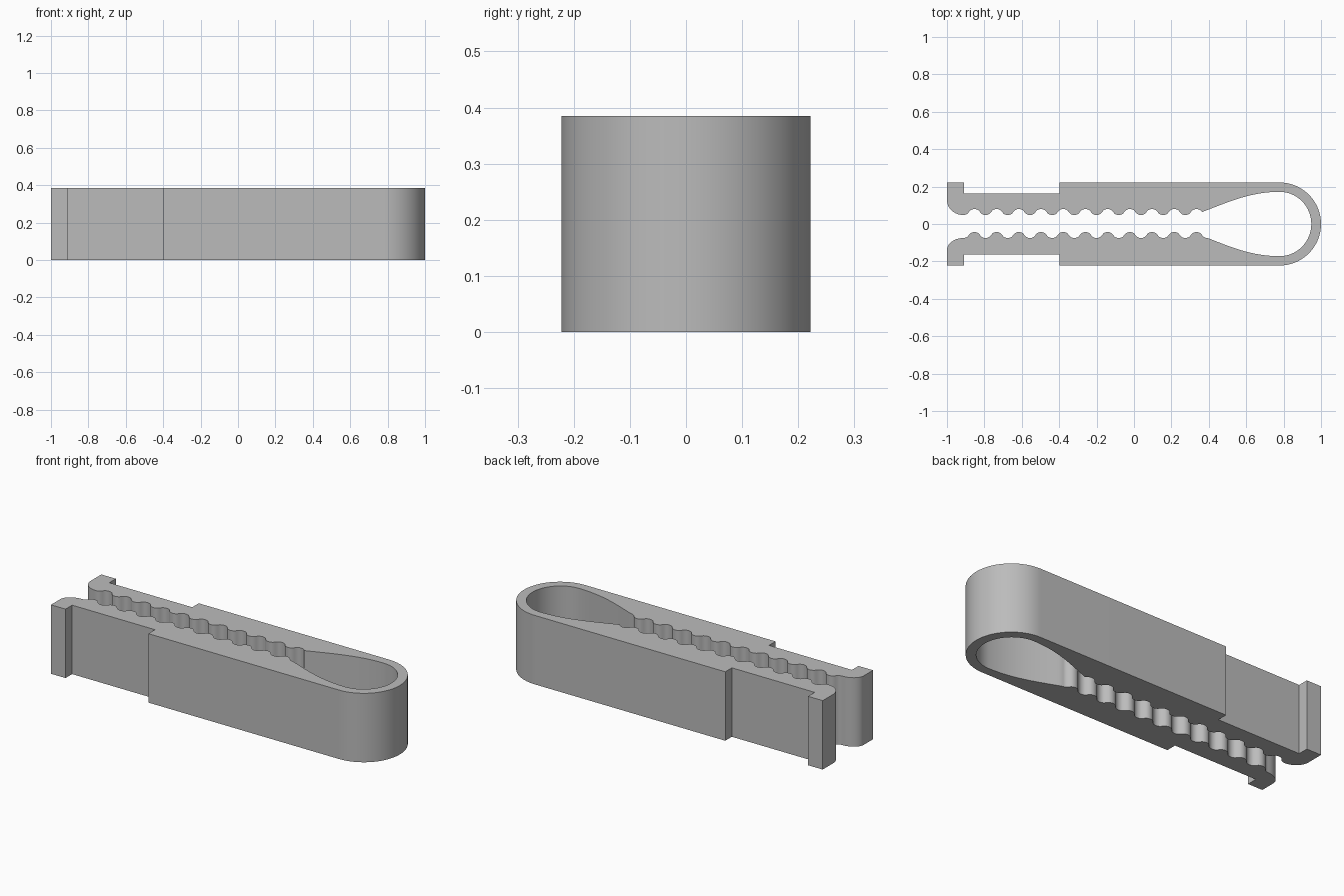
import bpy, bmesh, math
from mathutils import Vector
from mathutils.geometry import interpolate_bezier

cube = bpy.data.objects.get("Cube")
if cube:
    bpy.data.objects.remove(cube)

HEIGHT = 0.385
OUTER = 0.222        # half width of the clip
BEND_X = 0.778       # centre of the round end
PITCH = 0.1187       # spacing of the grip teeth
FIRST = -0.853       # first tooth centre


def arc(cx, cy, rx, ry, a0, a1, n):
    angles = [math.radians(a0 + (a1 - a0) * i / n) for i in range(n + 1)]
    return [(cx + rx * math.cos(a), cy + ry * math.sin(a)) for a in angles]


def teeth(mid, x0, x1, steps=16):
    """Rounded wave along x; its crests point toward +y."""
    pts = []
    n = round((x1 - x0) / PITCH * steps)
    for i in range(n + 1):
        x = x0 + i * PITCH / steps
        c = math.cos((x - FIRST) / PITCH * math.tau)
        pts.append((x, mid + 0.016 * math.copysign(abs(c) ** 0.6, c)))
    return pts


def throat(x, y, side):
    """Curve from the last tooth out to the round eye."""
    ctrl = [(x, y), (0.5, 0.115 * side), (0.62, 0.172 * side), (BEND_X, 0.172 * side)]
    pts = interpolate_bezier(*[Vector((*p, 0)) for p in ctrl], 20)
    return [(p.x, p.y) for p in pts]


def outer_steps(side):
    """Outside of one arm, from the tip to the round end."""
    return [(-1, OUTER * side), (-0.91, OUTER * side), (-0.91, 0.164 * side),
            (-0.398, 0.164 * side), (-0.398, OUTER * side)]


# Inside outline, from the back arm tip round the eye to the front arm tip
start = FIRST - PITCH / 2
back_teeth = teeth(0.064, start, 0.363)
front_teeth = teeth(-0.059, start, FIRST + 10.5 * PITCH)
inside = arc(start, 0.128, 1 + start, 0.08, 180, 270, 10)[:-1]
inside += back_teeth + throat(*back_teeth[-1], 1)[1:]
inside += arc(BEND_X, 0, 0.17, 0.172, 90, -90, 40)[1:-1]
inside += throat(*front_teeth[-1], -1)[::-1] + front_teeth[-2::-1]
inside += arc(start, -0.14, 1 + start, 0.065, 90, 180, 10)[1:]

# Outside outline, from the front arm tip round to the back arm tip
outside = outer_steps(-1)
outside += arc(BEND_X, 0, OUTER, OUTER, -90, 90, 48)
outside += outer_steps(1)[::-1]

# Extrude the closed outline into the clip
bm = bmesh.new()
base = bm.faces.new([bm.verts.new((x, y, 0)) for x, y in inside + outside])
result = bmesh.ops.extrude_face_region(bm, geom=[base], use_keep_orig=True)
top = [v for v in result["geom"] if isinstance(v, bmesh.types.BMVert)]
bmesh.ops.translate(bm, verts=top, vec=(0, 0, HEIGHT))
bmesh.ops.recalc_face_normals(bm, faces=bm.faces)
mesh = bpy.data.meshes.new("bag_clip")
bm.to_mesh(mesh)
bm.free()
clip = bpy.data.objects.new("bag_clip", mesh)
bpy.context.collection.objects.link(clip)

# Plain grey plastic
grey = bpy.data.materials.new("grey_plastic")
grey.use_nodes = True
colour = (0.5, 0.5, 0.5, 1)
grey.diffuse_color = colour
grey.node_tree.nodes["Principled BSDF"].inputs["Base Color"].default_value = colour
mesh.materials.append(grey)

bpy.ops.object.select_all(action="DESELECT")
clip.select_set(True)
bpy.context.view_layer.objects.active = clip
bpy.ops.object.shade_smooth_by_angle(angle=math.radians(30))
